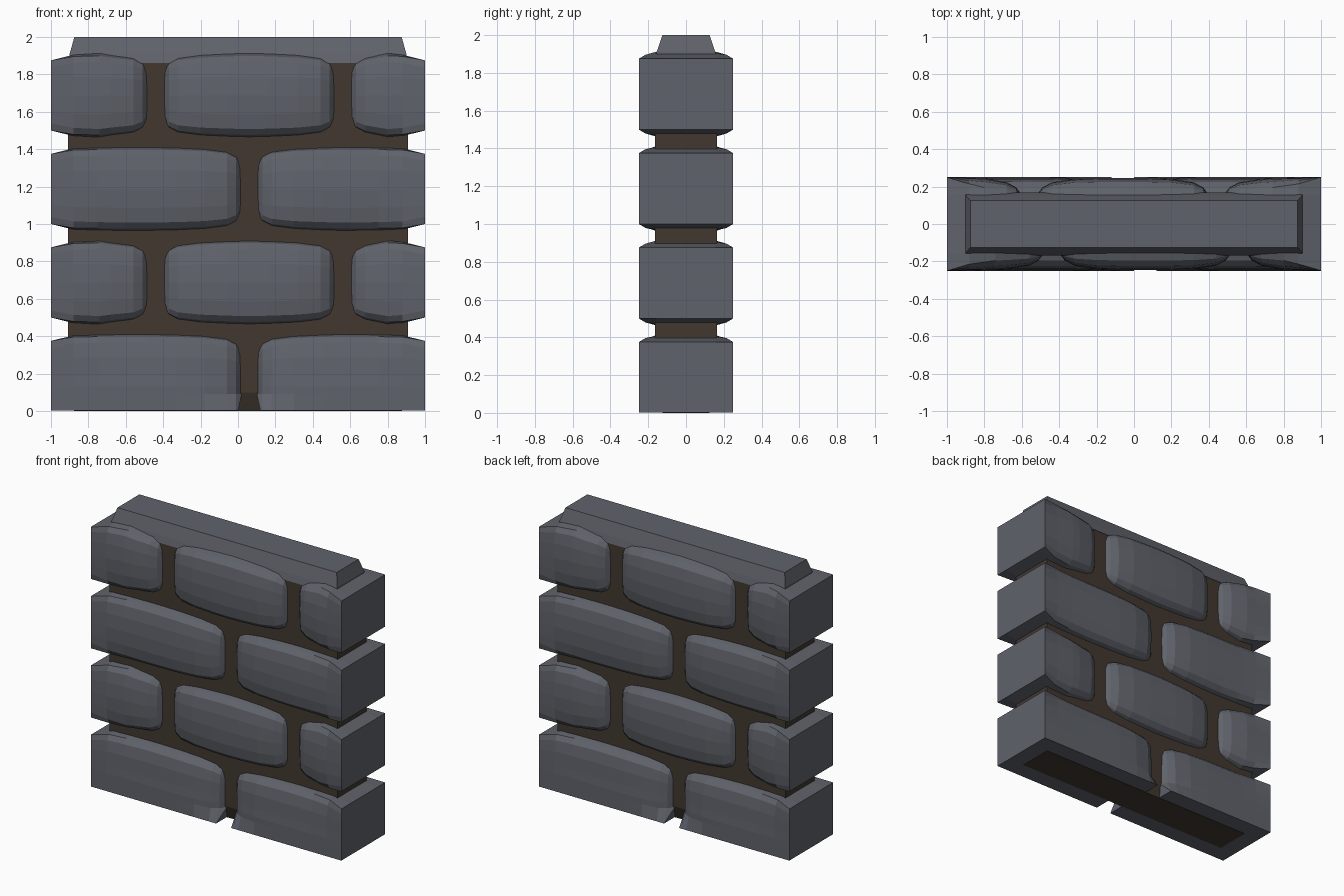
import bpy
import bmesh

old = bpy.data.objects.get("Cube")
if old:
    bpy.data.objects.remove(old, do_unlink=True)


def make_material(name, rgb):
    mat = bpy.data.materials.new(name)
    mat.use_nodes = True
    mat.diffuse_color = (*rgb, 1)
    mat.node_tree.nodes["Principled BSDF"].inputs["Base Color"].default_value = (*rgb, 1)
    return mat


STONE = make_material("blue_grey_stone", (0.115, 0.123, 0.145))
MORTAR = make_material("brown_mortar", (0.054, 0.040, 0.028))


def loft(name, rings, mat):
    """Skin a row of matching closed rings and cap both ends."""
    bm = bmesh.new()
    rows = [[bm.verts.new(p) for p in ring] for ring in rings]
    n = len(rows[0])
    for a, b in zip(rows, rows[1:]):
        for i in range(n):
            j = (i + 1) % n
            bm.faces.new((a[i], a[j], b[j], b[i]))
    bm.faces.new(rows[0])
    bm.faces.new(rows[-1])
    bmesh.ops.recalc_face_normals(bm, faces=bm.faces)
    mesh = bpy.data.meshes.new(name)
    bm.to_mesh(mesh)
    bm.free()
    mesh.materials.append(mat)
    obj = bpy.data.objects.new(name, mesh)
    bpy.context.collection.objects.link(obj)
    return obj


def rect(hx, hy, z):
    return [(-hx, -hy, z), (hx, -hy, z), (hx, hy, z), (-hx, hy, z)]


# Half section of a worn brick: depth and height fraction, from edge to middle
ROUND = [(0.155, 1), (0.195, 0.94), (0.225, 0.8), (0.24, 0.45), (0.245, 0)]
SQUARE = [(0.155, 1), (0.25, 1), (0.25, 0.8), (0.25, 0.45), (0.25, 0)]
BASE = 0.155
HALF = 0.1875

# Stations inward from an end: distance, half height, squareness, bulge
JOINT_END = [(0, 0.12, 0, 0), (0.03, 0.175, 0, 0.45), (0.08, 0.2, 0, 0.75),
             (0.2, 0.215, 0, 0.95), (0.35, 0.222, 0, 1)]
OUTER_END = [(0, HALF, 1, 1), (0.12, 0.217, 0.35, 1), (0.25, 0.222, 0.1, 1),
             (0.4, 0.225, 0, 1)]


def section(x, centre, station, inward, side, course):
    """Ring of one half-depth brick at x; side turns it to front or back."""
    dist, hh, square, bulge = station
    half = []
    for (ry, rz), (sy, sz) in zip(ROUND, SQUARE):
        y = ry + (sy - ry) * square
        half.append((BASE + (y - BASE) * bulge, rz + (sz - rz) * square))
    pts = [(x, 0, centre + hh)] + [(x, y, centre + f * hh) for y, f in half]
    if course == 0:
        # The lowest course has a plain upright foot
        low = BASE + (0.25 - BASE) * bulge
        foot_x = x + (0.02 * inward if dist == 0 and bulge == 0 else 0)
        pts += [(x, low, 0.13), (x, low, 0.11), (x, low, 0.09),
                (foot_x, 0.25, 0.002), (foot_x, 0, 0.002)]
    else:
        pts += [(x, y, centre - f * hh) for y, f in reversed(half[:-1])]
        pts.append((x, 0, centre - hh))
    return [(-side * px, side * py, pz) for px, py, pz in pts]


def brick(name, x0, x1, course, side):
    centre = HALF + 0.5 * course
    mid = (x0 + x1) / 2
    reach = (x1 - x0) / 2 - 0.03
    left = OUTER_END if x0 == -1 else JOINT_END
    right = OUTER_END if x1 == 1 else JOINT_END
    rings = [section(x0 + s[0], centre, s, 1, side, course)
             for s in left if s[0] < reach]
    rings.append(section(mid, centre, (1, 0.225, 0, 1), 0, side, course))
    rings += [section(x1 - s[0], centre, s, -1, side, course)
              for s in reversed(right) if s[0] < reach]
    loft(name, rings, STONE)


# Brick courses, the back being the front turned half way round
EVEN = [(-1, 0.02), (0.1, 1)]
ODD = [(-1, -0.48), (-0.4, 0.52), (0.6, 1)]
for label, side in (("front", -1), ("back", 1)):
    for course in range(4):
        for i, (x0, x1) in enumerate(ODD if course % 2 else EVEN):
            brick(f"{label}_brick_{course + 1}_{i + 1}", x0, x1, course, side)

# Mortar core, narrowing to the underside
loft("mortar_core", [rect(0.875, 0.125, 0), rect(0.91, 0.165, 0.1),
                     rect(0.91, 0.165, 1.87)], MORTAR)

# Coping along the top
loft("top_coping", [rect(0.905, 0.168, 1.86), rect(0.9, 0.155, 1.91),
                    rect(0.875, 0.125, 2)], STONE)
